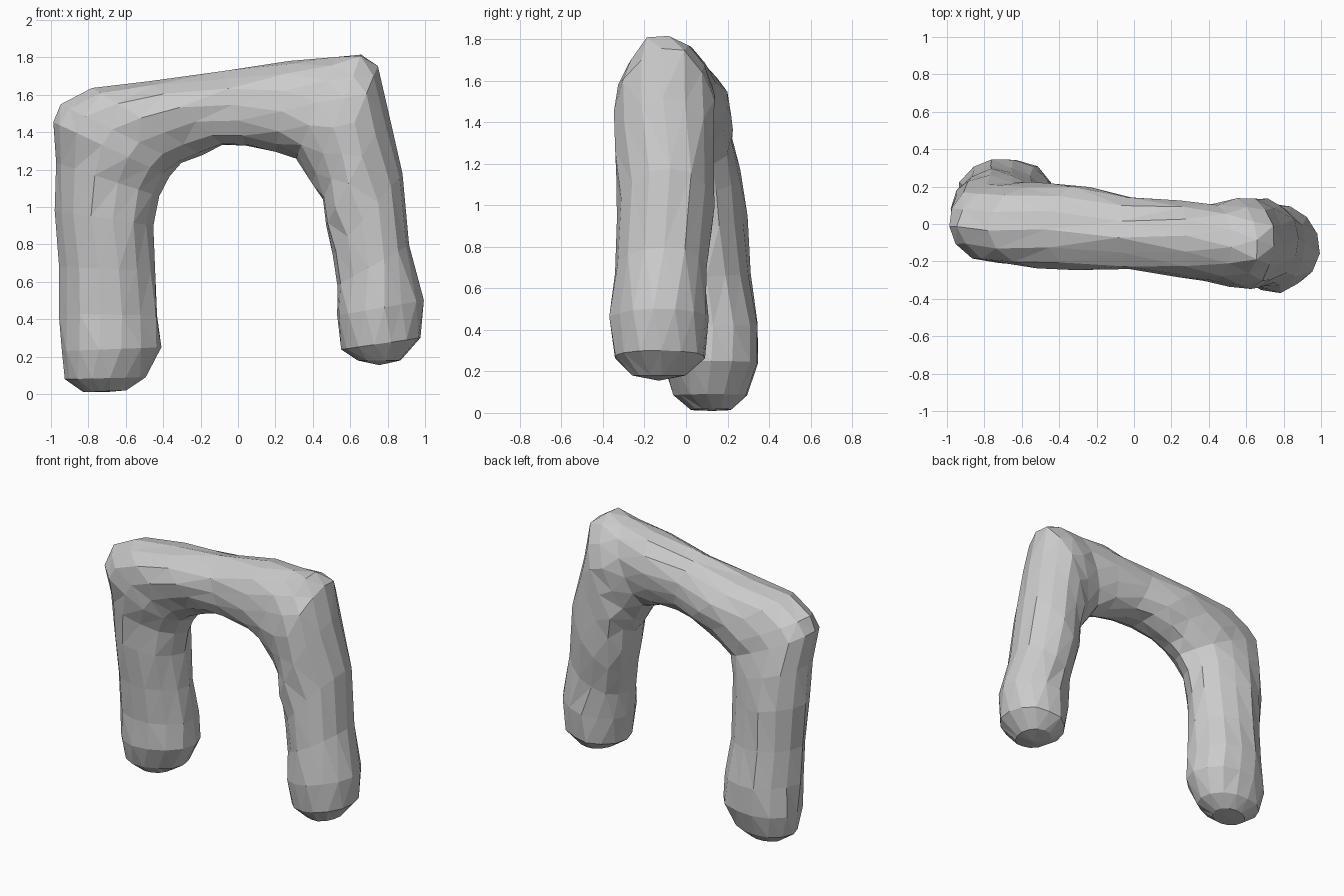
import bpy, bmesh, random
from math import cos, sin, pi
from mathutils import Vector

if "Cube" in bpy.data.objects:
    bpy.data.objects.remove(bpy.data.objects["Cube"])

random.seed(4)
SIDES = 14

# Cross-sections along the arch, left foot to right foot:
# outer x, outer z, inner x, inner z, centre y, half-depth
SECTIONS = [
    (-.83, .01, -.60, .02, .12, .10),
    (-.92, .08, -.50, .09, .12, .18),
    (-.95, .23, -.42, .25, .12, .23),
    (-.95, .43, -.43, .42, .12, .23),
    (-.95, .68, -.45, .66, .09, .22),
    (-.97, .98, -.46, .90, .07, .22),
    (-.98, 1.24, -.43, 1.06, .05, .22),
    (-1.0, 1.46, -.38, 1.17, .01, .22),
    (-.95, 1.55, -.29, 1.23, .00, .22),
    (-.77, 1.63, -.20, 1.28, -.01, .22),
    (-.47, 1.67, -.08, 1.33, -.02, .22),
    (-.08, 1.72, .04, 1.33, -.05, .20),
    (.28, 1.79, .20, 1.30, -.08, .20),
    (.52, 1.80, .31, 1.26, -.10, .21),
    (.66, 1.82, .40, 1.14, -.10, .23),
    (.75, 1.76, .45, 1.03, -.10, .24),
    (.80, 1.52, .47, .90, -.10, .24),
    (.88, 1.18, .50, .74, -.10, .23),
    (.92, .80, .53, .58, -.12, .22),
    (.985, .50, .53, .42, -.13, .23),
    (.97, .30, .56, .24, -.13, .22),
    (.87, .18, .64, .18, -.13, .13),
]


def ring(bm, sec, phase):
    """Rough elliptical ring spanning the outer and inner edge of the arch."""
    ox, oz, ix, iz, yc, hy = sec
    mid = Vector(((ox + ix) / 2, yc, (oz + iz) / 2))
    half = Vector(((ox - ix) / 2, 0, (oz - iz) / 2))
    verts = []
    for k in range(SIDES):
        a = 2 * pi * k / SIDES + phase
        r = random.uniform(.96, 1.05)
        p = mid + (half * cos(a) + Vector((0, hy * sin(a), 0))) * r
        p.x = max(-1, min(1, p.x))
        p.z = max(0, p.z)
        verts.append(bm.verts.new(p))
    return verts


# Continuous rocky arch
bm = bmesh.new()
rings = [ring(bm, s, random.uniform(-.12, .12)) for s in SECTIONS]
for a, b in zip(rings, rings[1:]):
    for k in range(SIDES):
        n = (k + 1) % SIDES
        bm.faces.new((a[k], a[n], b[n], b[k]))

# Rounded feet tips
for r, dz in ((rings[0], -.005), (rings[-1], -.025)):
    tip = sum((v.co for v in r), Vector()) / SIDES
    tip.z = max(0, tip.z + dz)
    t = bm.verts.new(tip)
    for k in range(SIDES):
        bm.faces.new((r[k], r[(k + 1) % SIDES], t))

# Irregular triangular facets
bmesh.ops.triangulate(bm, faces=bm.faces[:], quad_method='SHORT_EDGE')
bmesh.ops.recalc_face_normals(bm, faces=bm.faces[:])
mesh = bpy.data.meshes.new("rock_arch")
bm.to_mesh(mesh)
bm.free()
obj = bpy.data.objects.new("rock_arch", mesh)
bpy.context.collection.objects.link(obj)
